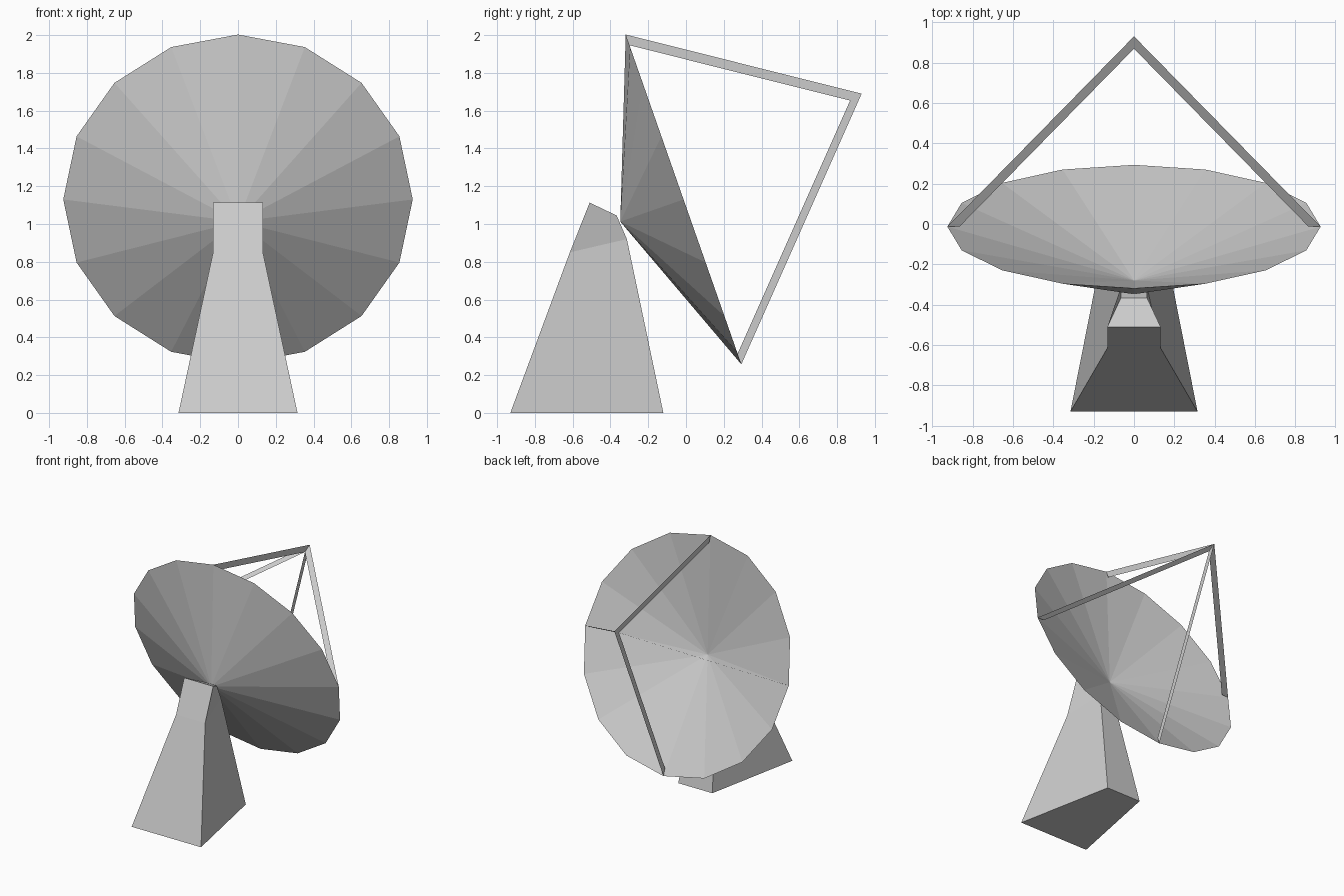
import bpy, bmesh
from math import sin, cos, pi
from mathutils import Vector

if "Cube" in bpy.data.objects:
    bpy.data.objects.remove(bpy.data.objects["Cube"])

CENTRE = Vector((0, -0.013, 1.13))      # middle of the dish rim
RADIUS = 0.925
SIDE = Vector((1, 0, 0))
AXIS = Vector((0, 0.944, 0.331)).normalized()
UP = Vector((0, -0.331, 0.944)).normalized()
FOCUS = Vector((0, 0.93, 1.69))


def make(name, verts, faces):
    bm = bmesh.new()
    vs = [bm.verts.new(v) for v in verts]
    for f in faces:
        bm.faces.new([vs[i] for i in f])
    bmesh.ops.recalc_face_normals(bm, faces=bm.faces)
    me = bpy.data.meshes.new(name)
    bm.to_mesh(me)
    bm.free()
    ob = bpy.data.objects.new(name, me)
    bpy.context.collection.objects.link(ob)
    return ob


# Dish: 16-sided shell, outer and shallower inner cone sharing a sharp rim
N = 16
rim = [CENTRE + RADIUS * (sin(2 * pi * i / N) * SIDE + cos(2 * pi * i / N) * UP)
       for i in range(N)]
tips = [CENTRE - 0.355 * AXIS, CENTRE - 0.283 * AXIS]
make("dish", rim + tips,
     [(i, (i + 1) % N, N + t) for t in (0, 1) for i in range(N)])

# Feed struts: two crossed flat V frames meeting at the focus
for name, direction in (("upright_feed_strut", UP), ("level_feed_strut", SIDE)):
    outer = [CENTRE + RADIUS * direction, FOCUS, CENTRE - RADIUS * direction]
    inner = [CENTRE + (p - CENTRE) * 0.935 for p in outer]
    make(name, outer + inner, [(0, 1, 4, 3), (1, 2, 5, 4)])

# Pedestal: stacked four-sided sections, wide at the back and narrow at the dish
# each section: back (half width, y, z), front (half width, y, z)
sections = [((0.315, -0.93, 0.0), (0.155, -0.12, 0.0)),
            ((0.132, -0.615, 0.85), (0.065, -0.313, 0.92)),
            ((0.132, -0.51, 1.113), (0.065, -0.367, 1.045))]
verts = []
for (bw, by, bz), (fw, fy, fz) in sections:
    verts += [(-bw, by, bz), (bw, by, bz), (fw, fy, fz), (-fw, fy, fz)]
faces = [(0, 1, 2, 3), (8, 9, 10, 11)]
for s in (0, 4):
    faces += [(s + i, s + (i + 1) % 4, s + 4 + (i + 1) % 4, s + 4 + i) for i in range(4)]
make("pedestal", verts, faces)
